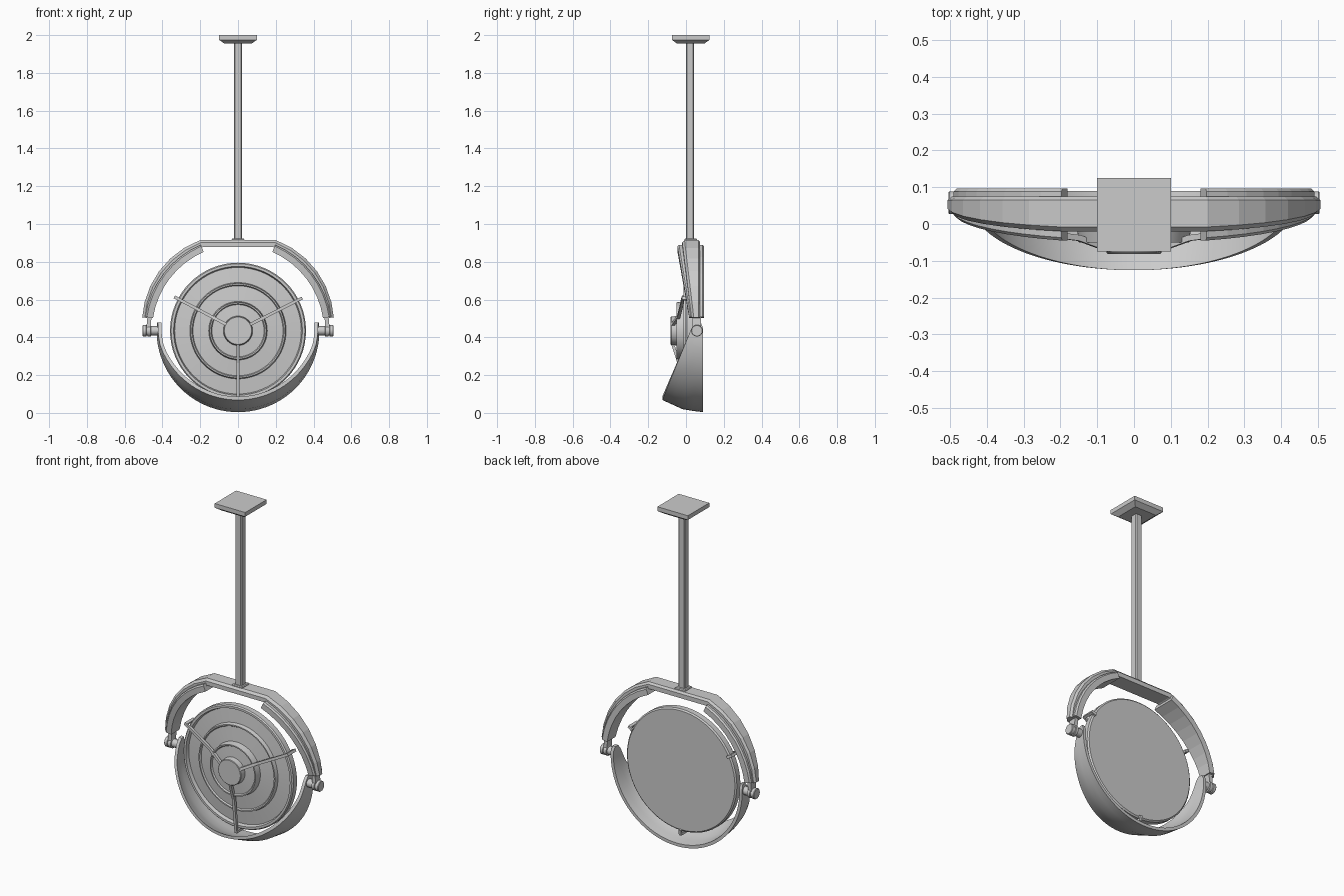
import bpy, bmesh
from math import sin, cos, radians, pi
from mathutils import Vector

if "Cube" in bpy.data.objects:
    bpy.data.objects.remove(bpy.data.objects["Cube"])

CZ = 0.435  # height of the lamp centre


def finish(name, bm, smooth=None):
    bmesh.ops.remove_doubles(bm, verts=bm.verts, dist=1e-5)
    bmesh.ops.recalc_face_normals(bm, faces=bm.faces)
    me = bpy.data.meshes.new(name)
    bm.to_mesh(me)
    bm.free()
    ob = bpy.data.objects.new(name, me)
    bpy.context.collection.objects.link(ob)
    if smooth:
        bpy.ops.object.select_all(action='DESELECT')
        ob.select_set(True)
        bpy.context.view_layer.objects.active = ob
        bpy.ops.object.shade_smooth_by_angle(angle=radians(smooth))
    return ob


def loft(name, sections, smooth=None):
    """Skin a list of closed cross-sections and cap both ends."""
    bm = bmesh.new()
    rings = [[bm.verts.new(p) for p in s] for s in sections]
    n = len(rings[0])
    for a, b in zip(rings, rings[1:]):
        for i in range(n):
            j = (i + 1) % n
            bm.faces.new((a[i], a[j], b[j], b[i]))
    bm.faces.new(rings[0])
    bm.faces.new(rings[-1])
    return finish(name, bm, smooth)


def polar(deg, r, y):
    """Point around the lamp axis, angle measured from straight up."""
    a = radians(deg)
    return (r * sin(a), y, CZ + r * cos(a))


def square(h, z, y):
    return [(-h, y - h, z), (h, y - h, z), (h, y + h, z), (-h, y + h, z)]


def bevelled(h, c, z, y):
    """Square cross-section with cut corners."""
    k = h - c
    pts = [(-k, -h), (k, -h), (h, -k), (h, k), (k, h), (-k, h), (-h, k), (-h, -k)]
    return [(px, y + py, z) for px, py in pts]


def lathe_y(name, prof, n=64):
    """Solid of revolution about the lamp axis, prof = (radius, y)."""
    secs = [[polar(360 * i / n, r, y) for i in range(n)] for r, y in prof]
    return loft(name, secs, 30)


def lathe_x(name, prof, cy, s, n=16):
    secs = [[(s * x, cy + r * cos(2 * pi * i / n), CZ + r * sin(2 * pi * i / n))
             for i in range(n)] for r, x in prof]
    return loft(name, secs, 35)


# ceiling plate, hanging rod and its foot
loft("ceiling_plate", [square(0.072, 1.955, 0.025), square(0.1, 1.975, 0.025), square(0.1, 2.0, 0.025)])
loft("hanging_rod", [bevelled(0.021, 0.005, z, 0.022) for z in (0.90, 1.96)])
loft("rod_foot", [square(0.034, 0.90, 0.025), square(0.034, 0.918, 0.025), square(0.03, 0.923, 0.025)])

# upper yoke: tapered band with a straight top
half = [22.6, 33, 43, 53, 63, 73, 82]
secs = []
for a in [-v for v in reversed(half)] + half:
    t = (abs(a) - 22.6) / 59.4
    R = 0.52 - 0.008 * t + 0.03 * t * (1 - t)
    z = CZ + R * cos(radians(a))
    f, b = 0.03 - 0.05 * (z - 0.5) / 0.415, 0.075
    secs.append([polar(a, 0.48, f), polar(a, R - 0.014, f), polar(a, R, f + 0.012),
                 polar(a, R, b - 0.01), polar(a, R - 0.012, b), polar(a, 0.48, b)])
loft("yoke_band", secs)

for s, side in ((1, "right"), (-1, "left")):
    # wider inner lining of the yoke arms
    secs = []
    for a in [23.5 + 58 * i / 8 for i in range(9)]:
        z = CZ + 0.47 * cos(radians(a))
        f, b = 0.018 - 0.062 * (z - 0.5) / 0.36, 0.096
        secs.append([polar(s * a, 0.455, f), polar(s * a, 0.488, f), polar(s * a, 0.496, f + 0.008),
                     polar(s * a, 0.496, b - 0.008), polar(s * a, 0.488, b), polar(s * a, 0.455, b)])
    loft("yoke_lining_" + side, secs)
    # hanger strip down to the pivot
    loft("yoke_hanger_" + side, [[polar(s * a, 0.463, 0.035), polar(s * a, 0.485, 0.035),
                                 polar(s * a, 0.485, 0.08), polar(s * a, 0.463, 0.08)]
                                for a in (76, 82, 88, 91)])
    # pivot bolt with knob
    lathe_x("pivot_" + side, [(0.024, 0.412), (0.024, 0.46), (0.031, 0.462), (0.031, 0.478),
                              (0.026, 0.48), (0.026, 0.484), (0.031, 0.486), (0.031, 0.502), (0.028, 0.505)],
            0.058, s)


# lower cradle: half bowl cut by a slanted front edge
def bowl_r(y):
    return 0.431 - 0.012 * (0.09 - y) / 0.1 if y > -0.01 else 0.419 - 0.052 * (-0.01 - y) / 0.115


secs = []
for i in range(49):
    a = 84 + 192 * i / 48
    y = 0.0
    for _ in range(20):
        y = 0.03 + (CZ + bowl_r(y) * cos(radians(a)) - 0.45) * 0.408
    y = min(y, 0.04)
    if i in (0, 48):
        y += 0.012
    back = 0.078 if i in (0, 48) else 0.09
    ys = [back + (y - back) * k / 4 for k in range(5)]
    secs.append([polar(a, bowl_r(v), v) for v in ys] +
                [polar(a, bowl_r(v) - 0.018, v) for v in reversed(ys)])
loft("lower_cradle", secs, 30)

# lamp disc: stepped rings inside a thin raised rim
lathe_y("lamp_disc", [(0.352, 0.045), (0.36, 0.038), (0.36, 0.005), (0.354, -0.002), (0.341, -0.002),
                      (0.335, 0.018), (0.255, 0.010), (0.25, -0.012), (0.243, -0.012),
                      (0.238, -0.004), (0.155, -0.012), (0.15, -0.05), (0.143, -0.05),
                      (0.138, -0.042), (0.078, -0.046), (0.075, -0.078), (0.072, -0.081)])

# three clamp arms hooked over the rim
path = [(0.065, -0.072), (0.17, -0.038), (0.345, -0.018), (0.374, -0.018), (0.374, 0.053), (0.350, 0.053)]
for k, ang in enumerate((63, 180, 298)):
    a = radians(ang)
    side = Vector((cos(a), 0, -sin(a))) * 0.008
    secs = []
    for i, (r, y) in enumerate(path):
        p0, p1 = path[max(i - 1, 0)], path[min(i + 1, len(path) - 1)]
        d = Vector((p1[0] - p0[0], p1[1] - p0[1])).normalized() * 0.008
        lo = Vector(polar(ang, r + d.y, y - d.x))
        hi = Vector(polar(ang, r - d.y, y + d.x))
        secs.append([lo - side, lo + side, hi + side, hi - side])
    loft("clamp_arm_%d" % (k + 1), secs)
